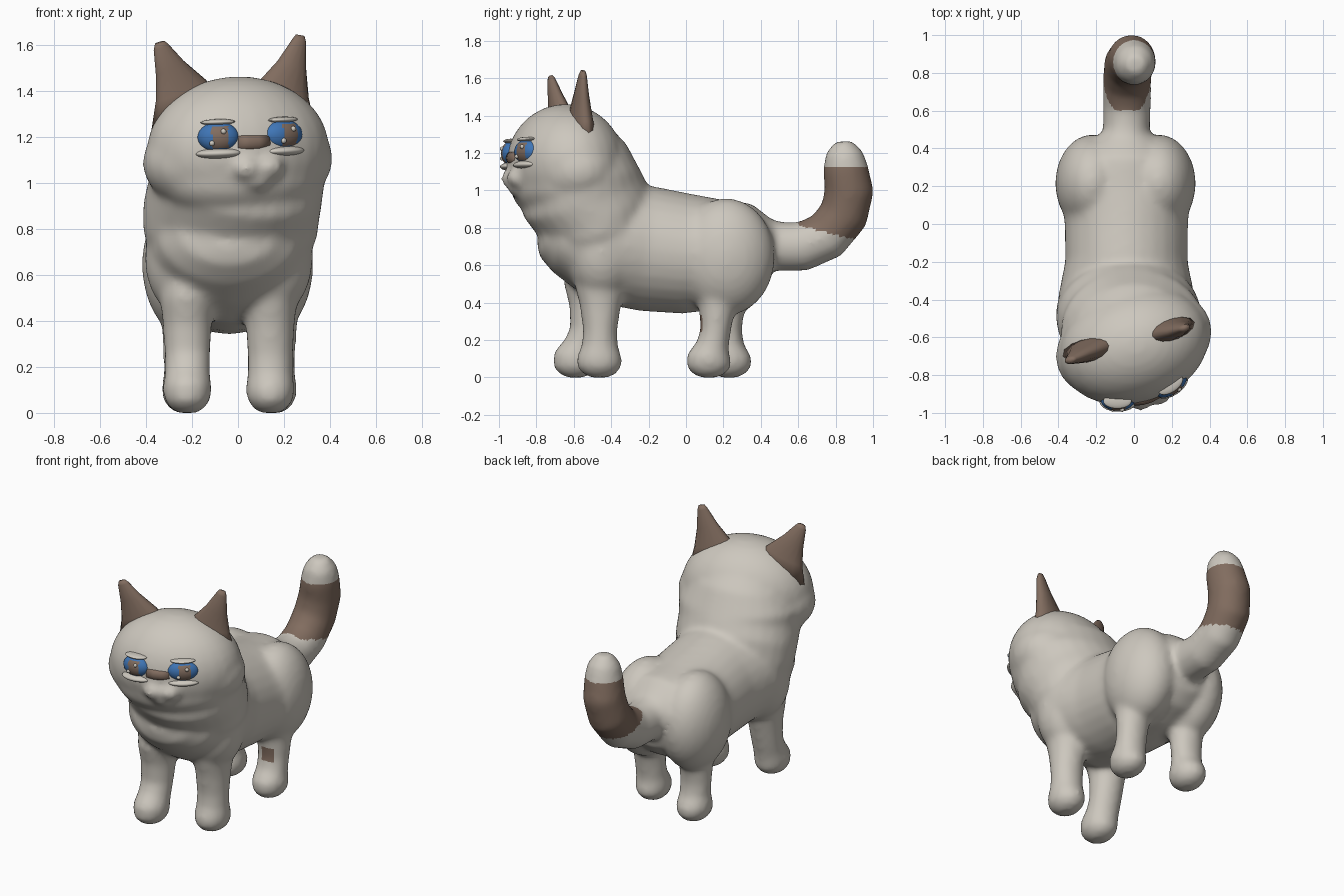
import bpy, bmesh, math
from mathutils import Vector, Matrix

if "Cube" in bpy.data.objects:
    bpy.data.objects.remove(bpy.data.objects["Cube"])


def material(name, rgb):
    m = bpy.data.materials.new(name)
    m.diffuse_color = (*rgb, 1)
    m.use_nodes = True
    m.node_tree.nodes["Principled BSDF"].inputs["Base Color"].default_value = m.diffuse_color
    return m


FUR = material("cream_fur", (0.61, 0.575, 0.515))
BROWN = material("brown_fur", (0.222, 0.152, 0.115))
BLUE = material("blue_iris", (0.05, 0.18, 0.47))


def loft(bm, rings, side=Vector((1, 0, 0)), n=20):
    """Closed tube through rings of (x, y, z, radius along side, other radius)."""
    pts = [Vector(r[:3]) for r in rings]
    loops = []
    for i, r in enumerate(rings):
        t = (pts[min(i + 1, len(pts) - 1)] - pts[max(i - 1, 0)]).normalized()
        s = (side - t * side.dot(t)).normalized()
        u = t.cross(s)
        loops.append([bm.verts.new(pts[i] + s * r[3] * math.cos(a) + u * r[4] * math.sin(a))
                      for a in (2 * math.pi * k / n for k in range(n))])
    for a, b in zip(loops, loops[1:]):
        for k in range(n):
            bm.faces.new((a[k], a[(k + 1) % n], b[(k + 1) % n], b[k]))
    bm.faces.new(loops[0])
    bm.faces.new(loops[-1])


def ball(bm, matrix, centre, scale, u=28, v=18):
    """Ellipsoid placed in the given frame."""
    bmesh.ops.create_uvsphere(bm, u_segments=u, v_segments=v, radius=1,
                              matrix=matrix @ Matrix.Translation(centre) @ Matrix.Diagonal((*scale, 1)))


def finish(bm, name, mats):
    bmesh.ops.recalc_face_normals(bm, faces=bm.faces[:])
    me = bpy.data.meshes.new(name)
    bm.to_mesh(me)
    bm.free()
    ob = bpy.data.objects.new(name, me)
    bpy.context.collection.objects.link(ob)
    for m in mats:
        me.materials.append(m)
    for p in me.polygons:
        p.use_smooth = True
    return ob


WORLD = Matrix.Identity(4)
TURN = math.radians(17)
HEAD = Matrix.Translation((0, -0.645, 1.14)) @ Matrix.Rotation(TURN, 4, 'Z') @ Matrix.Rotation(math.radians(-2), 4, 'Y')

bm = bmesh.new()
# torso, from chest to rump
loft(bm, [(-.04, -.775, .80, .10, .08), (-.04, -.74, .79, .21, .15), (-.04, -.66, .765, .30, .21),
          (-.04, -.54, .74, .345, .275), (-.04, -.4, .715, .365, .325), (-.04, -.2, .687, .325, .335),
          (-.04, 0, .662, .327, .322), (-.045, .2, .66, .345, .293), (-.045, .36, .68, .29, .25),
          (-.045, .465, .67, .16, .16)], n=28)
# neck and ruff
loft(bm, [(0, -.6, 1.3, .24, .19), (0, -.575, 1.2, .32, .26), (0, -.555, 1.08, .385, .31),
          (-.01, -.55, .97, .38, .34), (-.03, -.485, .87, .385, .32), (-.035, -.465, .78, .38, .3),
          (-.04, -.45, .68, .345, .275), (-.04, -.44, .55, .27, .2)], n=28)
# haunches and shoulders
for x in (-.22, .13):
    ball(bm, WORLD, (x, .215, .645), (.197, .26, .313))
    ball(bm, WORLD, (x + .005, -.45, .67), (.19, .19, .26))
# head, cheeks, jaw, muzzle and chin
ball(bm, HEAD, (0, 0, 0), (.405, .307, .322))
ball(bm, HEAD, (0, .01, -.045), (.425, .285, .25))
ball(bm, HEAD, (0, -.02, -.12), (.365, .265, .19))
for x in (-.052, .052):
    ball(bm, HEAD, (x, -.285, -.075), (.065, .058, .052))
ball(bm, HEAD, (0, -.27, -.125), (.065, .052, .048))
# legs: foot x, foot y, shift and half depth of the upper leg in y
for x, y, lean, d in ((-.22, -.59, .075, .092), (.14, -.463, .005, .092),
                      (-.225, .23, -.015, .082), (.15, .122, .045, .082)):
    loft(bm, [(x, y, .0, .045, .05), (x, y, .02, .075, .09), (x, y, .055, .1, .12),
              (x, y, .1, .108, .123), (x, y + lean * .45, .17, .099, d + .006), (x, y + lean * .8, .25, .1, d),
              (x, y + lean, .38, .107, d + .018), (x, y + lean, .5, .12, .14), (x, y + lean, .65, .1, .12)])
# tail
loft(bm, [(-.045, .38, .74, .13, .12), (-.04, .5, .70, .125, .133), (-.037, .62, .70, .127, .133),
          (-.037, .75, .755, .128, .133), (-.03, .845, .87, .13, .133), (-.012, .873, 1.0, .126, .133),
          (.003, .853, 1.12, .115, .121), (.008, .845, 1.2, .098, .102), (.01, .84, 1.262, .05, .05)])

# fuse all fur parts into one soft skin
coat = finish(bm, "coat", [])
remesh = coat.modifiers.new("fuse", 'REMESH')
remesh.mode = 'VOXEL'
remesh.voxel_size = .018
soft = coat.modifiers.new("soften", 'SMOOTH')
soft.factor = .5
soft.iterations = 12
skin = bpy.data.meshes.new_from_object(coat.evaluated_get(bpy.context.evaluated_depsgraph_get()))
coat.modifiers.clear()
coat.data = skin
skin.materials.clear()
skin.materials.append(FUR)
skin.materials.append(BROWN)
for p in skin.polygons:
    c = p.center
    band = c.y > .6 and .81 - .25 * (c.y - .61) < c.z < 1.12
    patch = .125 < c.x < .195 and 0 < c.y < .16 and .24 < c.z < .33 and p.normal.y < -.4
    p.material_index = 1 if band or patch else 0
    p.use_smooth = True

# ears
across = Vector((math.cos(TURN), math.sin(TURN), 0))
for name, rings in (
        ("left_ear", [(-.215, -.655, 1.28, .175, .078), (-.248, -.675, 1.40, .122, .056),
                      (-.297, -.70, 1.5, .069, .038), (-.335, -.72, 1.59, .035, .021),
                      (-.34, -.724, 1.61, .022, .012)]),
        ("right_ear", [(.172, -.565, 1.28, .172, .078), (.195, -.562, 1.40, .122, .056),
                       (.235, -.558, 1.51, .068, .038), (.266, -.552, 1.615, .033, .021),
                       (.27, -.55, 1.64, .02, .012)])):
    bm = bmesh.new()
    loft(bm, rings, across, 14)
    finish(bm, name, [BROWN])

# nose bridge
bm = bmesh.new()
loft(bm, [(-.085, -.278, .036, .035, .026), (-.04, -.288, .034, .034, .026),
          (0, -.288, .034, .034, .026), (.05, -.278, .036, .035, .026)], Vector((0, 0, 1)))
bm.transform(HEAD)
finish(bm, "nose_bridge", [BROWN])

# eyes with pupils, glints and lids
for name, sx, wide in (("left", -1, .09), ("right", 1, .097)):
    frame = HEAD @ Matrix.Translation((-.018 + sx * .146, -.25, .063)) @ Matrix.Rotation(sx * TURN, 4, 'Z')
    back = frame.inverted()
    bm = bmesh.new()
    ball(bm, frame, (0, 0, 0), (wide, .056, .067), 48, 32)
    for f in bm.faces:
        c = back @ f.calc_center_median()
        if c.y < 0 and abs(c.x - .008) < .036 and abs(c.z) < .045:
            f.material_index = 1
    finish(bm, name + "_eye", [BLUE, BROWN])
    bm = bmesh.new()
    for x, z in ((.024, .025), (-.028, -.025)):
        ball(bm, frame, (x, -.05, z), (.012, .012, .012), 12, 8)
    finish(bm, name + "_eye_glints", [FUR])
    bm = bmesh.new()
    ball(bm, frame, (0, -.005, -.07), (.1, .057, .023))
    ball(bm, frame, (0, -.004, .066), (.075, .04, .013))
    finish(bm, name + "_eyelids", [FUR])
